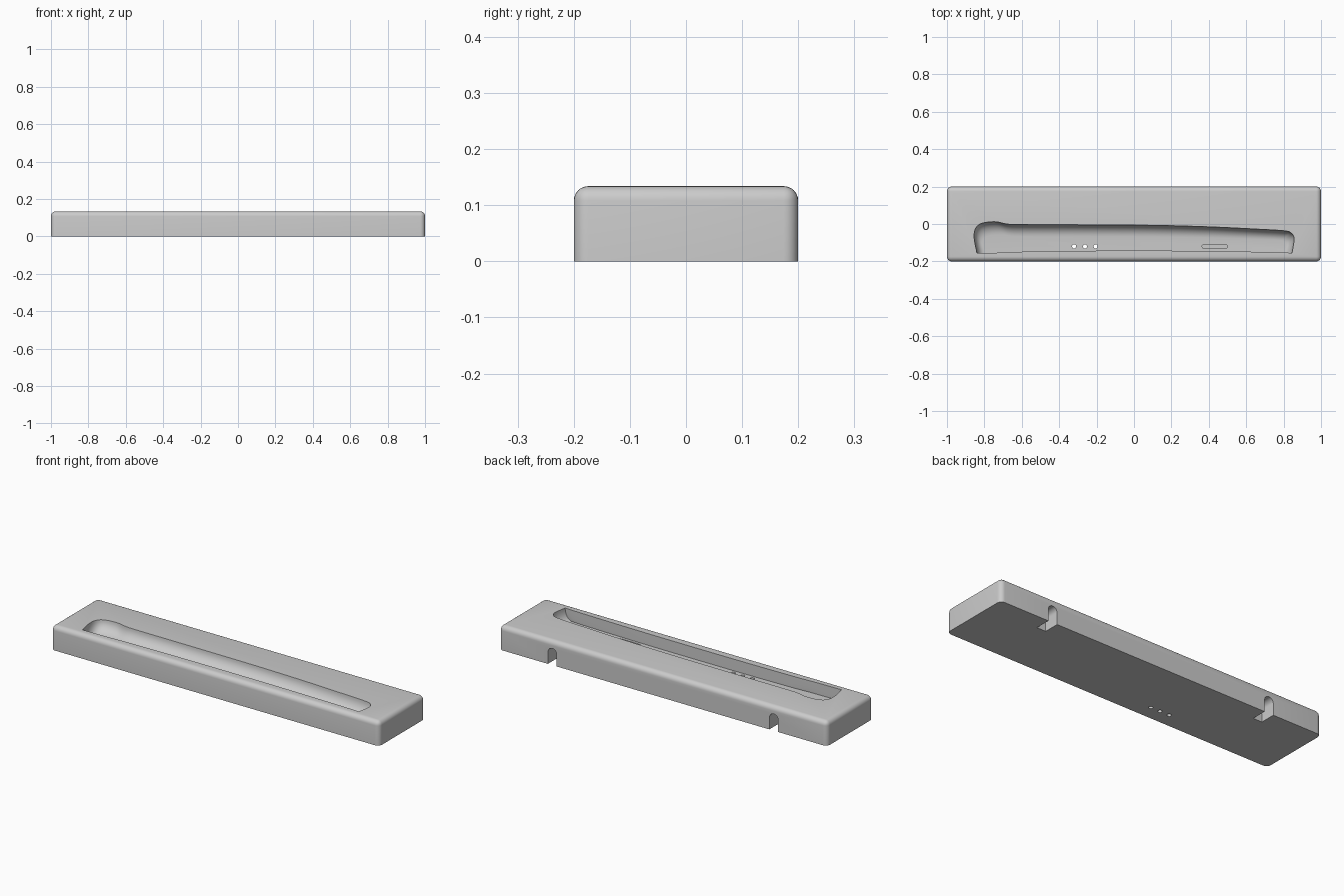
import bpy, bmesh, math
from mathutils import Vector

cube = bpy.data.objects.get("Cube")
if cube:
    bpy.data.objects.remove(cube, do_unlink=True)

TOP, FLOOR = 0.134, 0.07

grey = bpy.data.materials.new("matte_grey")
grey.use_nodes = True
grey.diffuse_color = (0.6, 0.6, 0.6, 1)
grey.node_tree.nodes["Principled BSDF"].inputs["Base Color"].default_value = (0.6, 0.6, 0.6, 1)


def make_object(name, bm):
    bmesh.ops.recalc_face_normals(bm, faces=bm.faces)
    mesh = bpy.data.meshes.new(name)
    bm.to_mesh(mesh)
    bm.free()
    obj = bpy.data.objects.new(name, mesh)
    bpy.context.collection.objects.link(obj)
    mesh.materials.append(grey)
    return obj


def loft(name, rings):
    """Closed solid through rings of equal point count."""
    bm = bmesh.new()
    loops = [[bm.verts.new(p) for p in ring] for ring in rings]
    n = len(loops[0])
    for a, b in zip(loops, loops[1:]):
        for i in range(n):
            j = (i + 1) % n
            bm.faces.new((a[i], a[j], b[j], b[i]))
    bm.faces.new(loops[0])
    bm.faces.new(loops[-1])
    return make_object(name, bm)


def smooth_path(points, steps=5):
    """Catmull-Rom curve through open points."""
    pts = [Vector(p) for p in points]
    pts = [2 * pts[0] - pts[1]] + pts + [2 * pts[-1] - pts[-2]]
    out = []
    for a, b, c, d in zip(pts, pts[1:], pts[2:], pts[3:]):
        for s in range(steps):
            t = s / steps
            out.append(0.5 * (2 * b + (c - a) * t + (2 * a - 5 * b + 4 * c - d) * t * t
                              + (3 * b - a - 3 * c + d) * t ** 3))
    return out


def stadium(cx, cy, half, r, n=12):
    """Pill outline, or a circle when half is zero."""
    arc = [math.pi * i / n for i in range(n + 1)]
    right = [(cx + half + r * math.sin(a), cy - r * math.cos(a)) for a in arc]
    left = [(cx - half - r * math.sin(a), cy + r * math.cos(a)) for a in arc]
    return right + left if half else right[:-1] + left[:-1]


def cut(target, cutter):
    mod = target.modifiers.new("cut", 'BOOLEAN')
    mod.operation = 'DIFFERENCE'
    mod.solver = 'EXACT'
    mod.object = cutter
    bpy.context.view_layer.objects.active = target
    bpy.ops.object.modifier_apply(modifier=mod.name)
    bpy.data.objects.remove(cutter, do_unlink=True)


# Block with rounded top and corners, flat underside
bm = bmesh.new()
bmesh.ops.create_cube(bm, size=1)
for v in bm.verts:
    v.co = (v.co.x * 2, v.co.y * 0.4, (v.co.z + 0.5) * TOP)
edges = [e for e in bm.edges if any(v.co.z > 0.01 for v in e.verts)]
bmesh.ops.bevel(bm, geom=edges, offset=0.026, segments=6, profile=0.5, affect='EDGES')
block = make_object("holder_block", bm)

# Handle-shaped tray: steep front wall, back wall curving into the floor
back = [(-0.84, -0.155), (-0.855, -0.07), (-0.845, -0.02), (-0.81, 0.005), (-0.74, 0.012),
        (-0.68, 0.0), (-0.6, -0.003), (-0.3, -0.004), (0.1, -0.007), (0.4, -0.015),
        (0.65, -0.027), (0.8, -0.036), (0.84, -0.048), (0.856, -0.08), (0.845, -0.155)]
front = [(0.845, -0.155), (0.78, -0.152), (0.5, -0.146), (0.2, -0.143), (-0.2, -0.143),
         (-0.55, -0.147), (-0.7, -0.153), (-0.84, -0.155)]
rim = smooth_path(back) + smooth_path(front)
base = [Vector((p.x * 0.95, p.y - 0.07 * max(0, (p.y + 0.14) / 0.15))) for p in rim]
rings = [[(p.x, p.y, TOP + 0.05) for p in rim]]
for k in range(9):
    a = math.pi / 2 * k / 8
    ring = [p.lerp(q, 1 - math.cos(a)) for p, q in zip(rim, base)]
    rings.append([(p.x, p.y, TOP - (TOP - FLOOR) * math.sin(a)) for p in ring])
cut(block, loft("tray_cutter", rings))

# Three small holes through the floor
for x in (-0.32, -0.262, -0.205):
    outline = stadium(x, -0.12, 0, 0.011)
    cut(block, loft("hole_cutter", [[(u, v, z) for u, v in outline] for z in (-0.05, 0.1)]))

# Shallow pill-shaped recess in the floor
outline = stadium(0.432, -0.12, 0.058, 0.01)
cut(block, loft("recess_cutter", [[(u, v, z) for u, v in outline] for z in (FLOOR - 0.012, 0.1)]))

# Arched slots at the back, open underneath
for x in (-0.675, 0.675):
    arch = [(x - 0.027, -0.05), (x + 0.027, -0.05)]
    arch += [(x + 0.027 * math.cos(math.pi * i / 12), 0.065 + 0.027 * math.sin(math.pi * i / 12))
             for i in range(13)]
    cut(block, loft("slot_cutter", [[(u, y, v) for u, v in arch] for y in (0.115, 0.25)]))

# Smooth curves, keep edges sharp
bpy.ops.object.select_all(action='DESELECT')
block.select_set(True)
bpy.context.view_layer.objects.active = block
bpy.ops.object.shade_smooth_by_angle(angle=math.radians(30))
